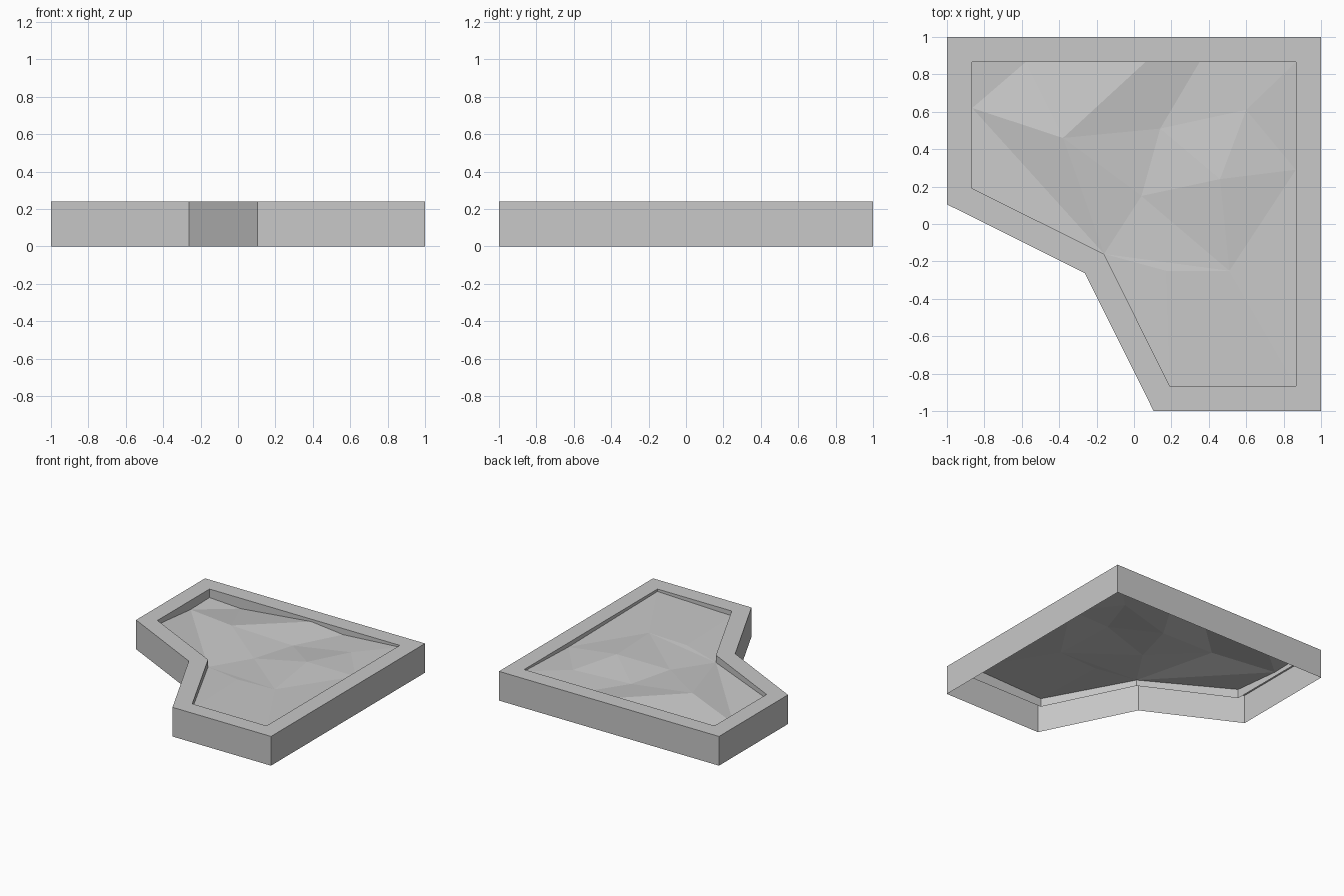
import bpy
import bmesh

cube = bpy.data.objects.get("Cube")
if cube:
    bpy.data.objects.remove(cube)

TOP = 0.24     # height of the flat rim
SKIRT = 0.13   # lower edge of the inner skirt

# Single stone colour
stone = bpy.data.materials.new("grey stone")
stone.use_nodes = True
GREY = (0.58, 0.58, 0.58, 1)
stone.diffuse_color = GREY
stone.node_tree.nodes["Principled BSDF"].inputs["Base Color"].default_value = GREY


def finish(name, bm):
    mesh = bpy.data.meshes.new(name)
    bm.normal_update()
    bm.to_mesh(mesh)
    bm.free()
    mesh.materials.append(stone)
    obj = bpy.data.objects.new(name, mesh)
    bpy.context.collection.objects.link(obj)
    return obj


def mirrored(half):
    """Complete a counter-clockwise outline across the x = y diagonal."""
    return half + [(y, x) for x, y in reversed(half[1:-1])]


# Outlines run from the back corner along the back to the notch
outer = mirrored([(1, 1), (-1, 1), (-1, 0.105), (-0.263, -0.263)])
inner = mirrored([(0.865, 0.865), (-0.865, 0.865), (-0.865, 0.19), (-0.16, -0.16)])

# Border shell: outer wall, flat rim and short inner skirt, open underneath
bm = bmesh.new()
rings = [[bm.verts.new((x, y, z)) for x, y in outline]
         for outline, z in ((outer, 0), (outer, TOP), (inner, TOP), (inner, SKIRT))]
for low, high in zip(rings, rings[1:]):
    for i in range(len(low)):
        j = (i + 1) % len(low)
        bm.faces.new((low[i], low[j], high[j], high[i]))
finish("border_shell", bm)

# Uneven ground: named points joined into faceted triangles
points = {
    "A": (-0.865, 0.865, 0.17), "B": (-0.58, 0.865, 0.155),
    "C": (0.06, 0.865, 0.22), "D": (0.35, 0.865, 0.19),
    "E": (0.865, 0.865, 0.225), "G": (0.865, 0.29, 0.205),
    "H": (0.865, -0.47, 0.215), "I": (0.865, -0.865, 0.22),
    "J": (0.19, -0.865, 0.20), "N": (-0.16, -0.16, 0.18),
    "K": (-0.865, 0.19, 0.205), "L": (-0.865, 0.62, 0.165),
    "P": (-0.38, 0.46, 0.225), "Q": (0.14, 0.51, 0.18),
    "R": (0.60, 0.61, 0.21), "S": (0.46, 0.24, 0.235),
    "T": (0.04, 0.15, 0.185), "U": (0.51, -0.25, 0.21),
    "V": (0.17, -0.25, 0.20),
}
triangles = ("ALB BLP BPC CPQ CQD DQR DRE ERG RSG QSR QTS PTQ LKN LNP "
             "NTP TUS SUG GUH HUI UJI UVJ VNJ NVU NUT").split()
bm = bmesh.new()
verts = {key: bm.verts.new(co) for key, co in points.items()}
for tri in triangles:
    face = bm.faces.new([verts[key] for key in tri])
    face.normal_update()
    if face.normal.z < 0:
        face.normal_flip()
finish("faceted_ground", bm)
